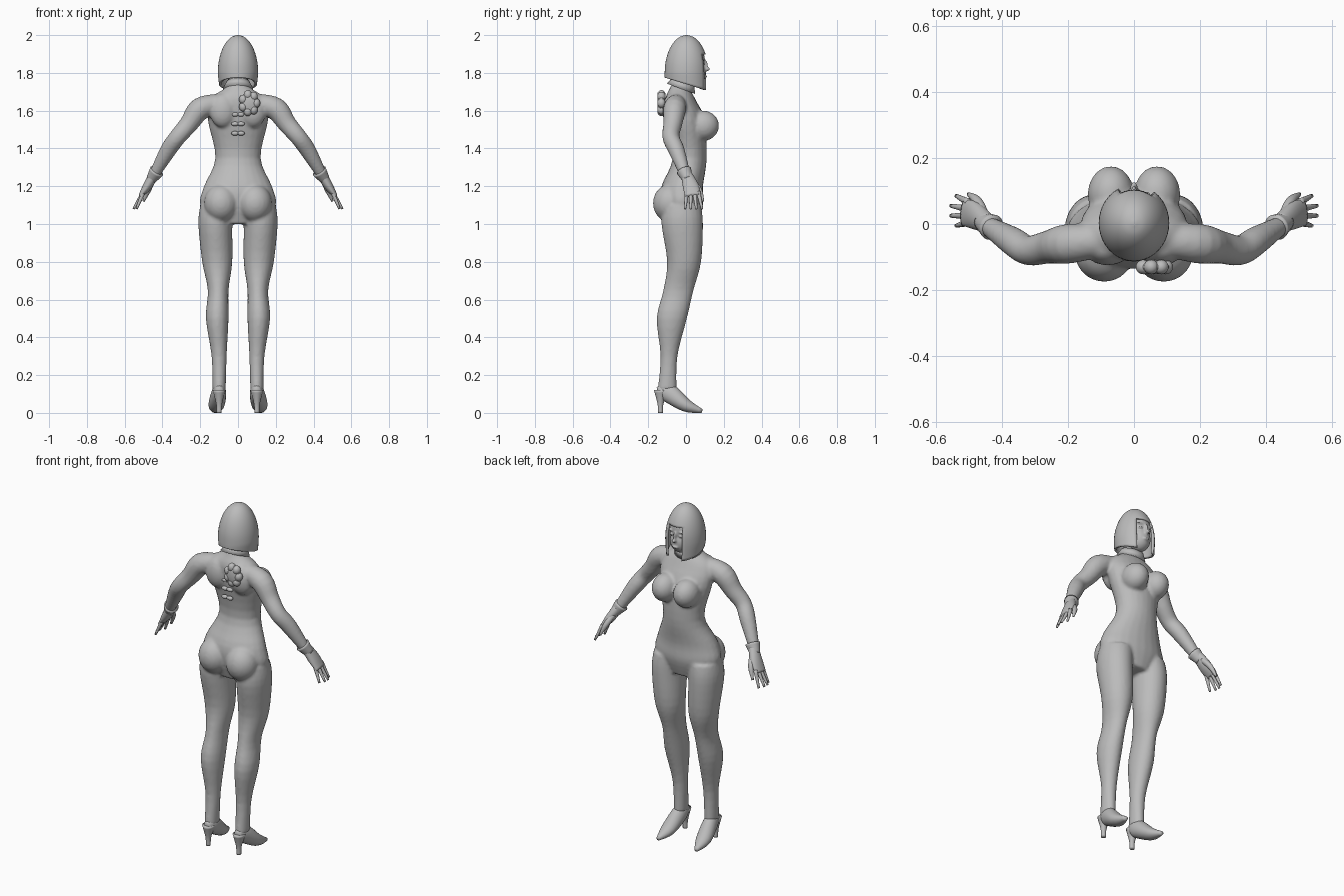
import bpy, bmesh, math
from mathutils import Vector, Matrix

if "Cube" in bpy.data.objects:
    bpy.data.objects.remove(bpy.data.objects["Cube"])

colour = (0.5, 0.5, 0.5, 1)
grey = bpy.data.materials.new("plain grey")
grey.use_nodes = True
grey.diffuse_color = colour
grey.node_tree.nodes["Principled BSDF"].inputs["Base Color"].default_value = colour

ACROSS, FORWARD, UPWARD = Vector((1, 0, 0)), Vector((0, 1, 0)), Vector((0, 0, 1))
SIDES = (1, -1)


def spline(before, start, end, after, t):
    """Smooth value between start and end, guided by its neighbours."""
    slope = end - before
    bend = 2 * before - 5 * start + 4 * end - after
    twist = 3 * (start - end) + after - before
    return start + t * (slope + t * (bend + t * twist)) / 2


def fill_in(stations, steps=4):
    """Add smooth in-between stations to a short list of landmarks."""
    last = len(stations) - 1
    result = []
    for i in range(last):
        near = [stations[max(i - 1, 0)], stations[i], stations[i + 1], stations[min(i + 2, last)]]
        for step in range(steps):
            result.append([spline(*values, step / steps) for values in zip(*near)])
    return result + [stations[-1]]


def loft(bm, landmarks, side=1, facing=None, sides=24):
    """Skin over landmarks (x, y, z, half width, half depth).
    Sections lie level, or square to the path when facing gives the depth direction."""
    stations = fill_in(list(landmarks))
    points = [Vector(station[:3]) for station in stations]
    loops = []
    for i, (point, station) in enumerate(zip(points, stations)):
        wide, deep = ACROSS, FORWARD
        if facing:
            ahead = points[min(i + 1, len(points) - 1)]
            behind = points[max(i - 1, 0)]
            along = (ahead - behind).normalized()
            deep = (facing - along * facing.dot(along)).normalized()
            wide = deep.cross(along)
        width, depth = station[3], station[-1]
        loop = []
        for k in range(sides):
            angle = math.tau * k / sides
            spot = point + wide * width * math.cos(angle) + deep * depth * math.sin(angle)
            loop.append(bm.verts.new((spot.x * side, spot.y, spot.z)))
        loops.append(loop)
    for low, high in zip(loops, loops[1:]):
        for k in range(sides):
            n = (k + 1) % sides
            bm.faces.new((low[k], low[n], high[n], high[k]))
    bm.faces.new(loops[0])
    bm.faces.new(loops[-1])


def ball(bm, centre, radii, side=1):
    x, y, z = centre
    place = Matrix.Translation((x * side, y, z)) @ Matrix.Diagonal((*radii, 1))
    bmesh.ops.create_uvsphere(bm, u_segments=24, v_segments=16, radius=1, matrix=place)


def finish(name, bm, voxel=None, thickness=None):
    """Turn the bmesh into a smooth object, optionally blended or given thickness."""
    bmesh.ops.recalc_face_normals(bm, faces=bm.faces[:])
    mesh = bpy.data.meshes.new(name)
    bm.to_mesh(mesh)
    bm.free()
    mesh.materials.append(grey)
    part = bpy.data.objects.new(name, mesh)
    bpy.context.collection.objects.link(part)
    for polygon in mesh.polygons:
        polygon.use_smooth = True
    if thickness:
        shell = part.modifiers.new("thickness", 'SOLIDIFY')
        shell.thickness, shell.offset = thickness, -1
    if voxel:
        blend = part.modifiers.new("blend", 'REMESH')
        blend.mode, blend.voxel_size, blend.use_smooth_shade = 'VOXEL', voxel, True
        soften = part.modifiers.new("soften", 'SMOOTH')
        soften.factor, soften.iterations = 0.5, 4


# Body: torso, bust, seat, legs and arms blended into one skin
torso = dict(
    crotch=(0, -.02, 1, .12, .08),
    hips=(0, -.02, 1.1, .2, .11),
    pelvis=(0, -.02, 1.2, .18, .11),
    waist=(0, .02, 1.35, .12, .09),
    chest=(0, 0, 1.55, .16, .1),
    shoulders=(0, -.03, 1.66, .15, .08),
    neck=(0, -.03, 1.73, .06, .05),
    throat=(0, 0, 1.82, .05, .05))
leg = dict(
    hip=(.11, -.02, 1.1, .09, .1),
    thigh=(.12, -.02, 1, .09, .11),
    lower_thigh=(.11, -.01, .8, .08, .09),
    knee=(.105, -.04, .65, .055, .08),
    calf=(.11, -.075, .5, .06, .08),
    shin=(.1, -.09, .3, .04, .045),
    ankle=(.1, -.1, .12, .035, .05))
arm = dict(
    collarbone=(.1, -.05, 1.64, .05),
    shoulder=(.2, -.06, 1.61, .06),
    upper_arm=(.26, -.07, 1.53, .05),
    elbow=(.32, -.08, 1.46, .045),
    forearm=(.37, -.05, 1.39, .043),
    wrist=(.45, 0, 1.25, .027))
bm = bmesh.new()
loft(bm, torso.values())
for side in SIDES:
    loft(bm, leg.values(), side)
    loft(bm, arm.values(), side, FORWARD)
    ball(bm, centre=(.07, .09, 1.52), radii=(.07, .085, .08), side=side)
    ball(bm, centre=(.09, -.085, 1.11), radii=(.09, .09, .1), side=side)
    ball(bm, centre=(.08, -.075, 1.6), radii=(.07, .05, .09), side=side)
finish("body", bm, voxel=.009)

# Shoes with slim heels
foot = dict(
    back=(.1, -.15, .11, .02, .025),
    instep=(.1, -.1, .11, .037, .05),
    sole=(.115, 0, .04, .042, .035),
    toe=(.125, .085, .01, .01, .01))
heel = dict(
    seat=(.1, -.13, .12, .034, .04),
    stem=(.1, -.135, .05, .016, .016),
    tip=(.1, -.135, 0, .013, .013))
bm = bmesh.new()
for side in SIDES:
    loft(bm, foot.values(), side, UPWARD)
    loft(bm, heel.values(), side)
finish("shoes", bm)

# Hands: palm, thumb and spread fingers, with flared glove cuffs
palm = dict(
    wrist=(.44, 0, 1.27, .027, .028),
    middle=(.48, .025, 1.2, .024, .042),
    knuckles=(.515, .035, 1.15, .012, .04))
thumb = dict(
    base=(.455, .03, 1.23, .016),
    joint=(.475, .07, 1.18, .015),
    tip=(.5, .09, 1.12, .006))
cuff = dict(flare=(.43, -.01, 1.28, .04), end=(.46, .01, 1.235, .027))
bm = bmesh.new()
cuffs = bmesh.new()
for side in SIDES:
    loft(bm, palm.values(), side, FORWARD)
    loft(bm, thumb.values(), side, ACROSS)
    loft(cuffs, cuff.values(), side, FORWARD)
    for finger in range(4):
        spread = finger - 1.5
        knuckle = (.5, .035 + .02 * spread, 1.17, .012)
        tip = (.555 - .008 * spread ** 2, .04 + .03 * spread, 1.08, .006)
        loft(bm, (knuckle, tip), side, FORWARD, sides=12)
finish("hands", bm)
finish("glove_cuffs", cuffs)

# Head with jaw, nose, lips, brows and eyes
bm = bmesh.new()
ball(bm, centre=(0, 0, 1.87), radii=(.08, .1, .1))
ball(bm, centre=(0, .045, 1.8), radii=(.06, .06, .07))
ball(bm, centre=(0, .11, 1.82), radii=(.011, .018, .011))
ball(bm, centre=(0, .1, 1.84), radii=(.008, .016, .03))
ball(bm, centre=(0, .1, 1.78), radii=(.02, .012, .008))
for side in SIDES:
    ball(bm, centre=(.03, .09, 1.845), radii=(.014, .01, .007), side=side)
    ball(bm, centre=(.033, .09, 1.868), radii=(.02, .01, .005), side=side)
finish("head", bm, voxel=.005)

# Bobbed hair: a domed shell, open over the face and longer towards the front
crown, temple, hem = 2, 1.8, 1.735
rows = 8
bm = bmesh.new()
dome = []
for row in range(rows):
    height = hem + (crown - hem) * math.sin(math.pi / 2 * (row + .1) / (rows - .7))
    rise = max(0, height - temple) / (crown - temple)
    girth = math.sqrt(1 - rise ** 2)
    dome.append((0, .003, height, .107 * girth, .116 * girth))
loft(bm, dome, sides=40)
unwanted = []
for face in bm.faces:
    centre = face.calc_center_median()
    underside = len(face.verts) > 4 and centre.z < temple
    opening = centre.y > .04 and centre.z < 1.9 and -.045 < centre.x < .06
    if underside or opening:
        unwanted.append(face)
bmesh.ops.delete(bm, geom=unwanted, context='FACES')
for vert in bm.verts:
    fall = max(0, temple - vert.co.z) / (temple - hem)
    vert.co.z -= vert.co.y * fall / 3
    vert.co.x *= 1 - fall / 15
finish("hair", bm, thickness=.012)

# Collar around the neck, sloping down to the front
bm = bmesh.new()
lean = Matrix.Translation((0, -.02, 1.735)) @ Matrix.Rotation(-.35, 4, 'X')
bmesh.ops.create_cone(bm, cap_ends=True, segments=32, radius1=.08, radius2=.06,
                      depth=.04, matrix=lean)
finish("collar", bm)

# Ruffled rosette on the back of one shoulder
bm = bmesh.new()
middle = Vector((.06, -.13, 1.64))
ball(bm, middle, radii=(.05, .022, .06))
petals = 7
for petal in range(petals):
    angle = math.tau * petal / petals
    ruffle = ACROSS * math.cos(angle) * .036 + UPWARD * math.sin(angle) * .045
    ball(bm, middle + ruffle, radii=(.022, .022, .025))
finish("back_rosette", bm)

# Small lacing knots down the spine
bm = bmesh.new()
for height in (1.48, 1.53, 1.58):
    for side in SIDES:
        ball(bm, centre=(.016, -.1, height), radii=(.02, .012, .012), side=side)
finish("spine_lacing", bm)
